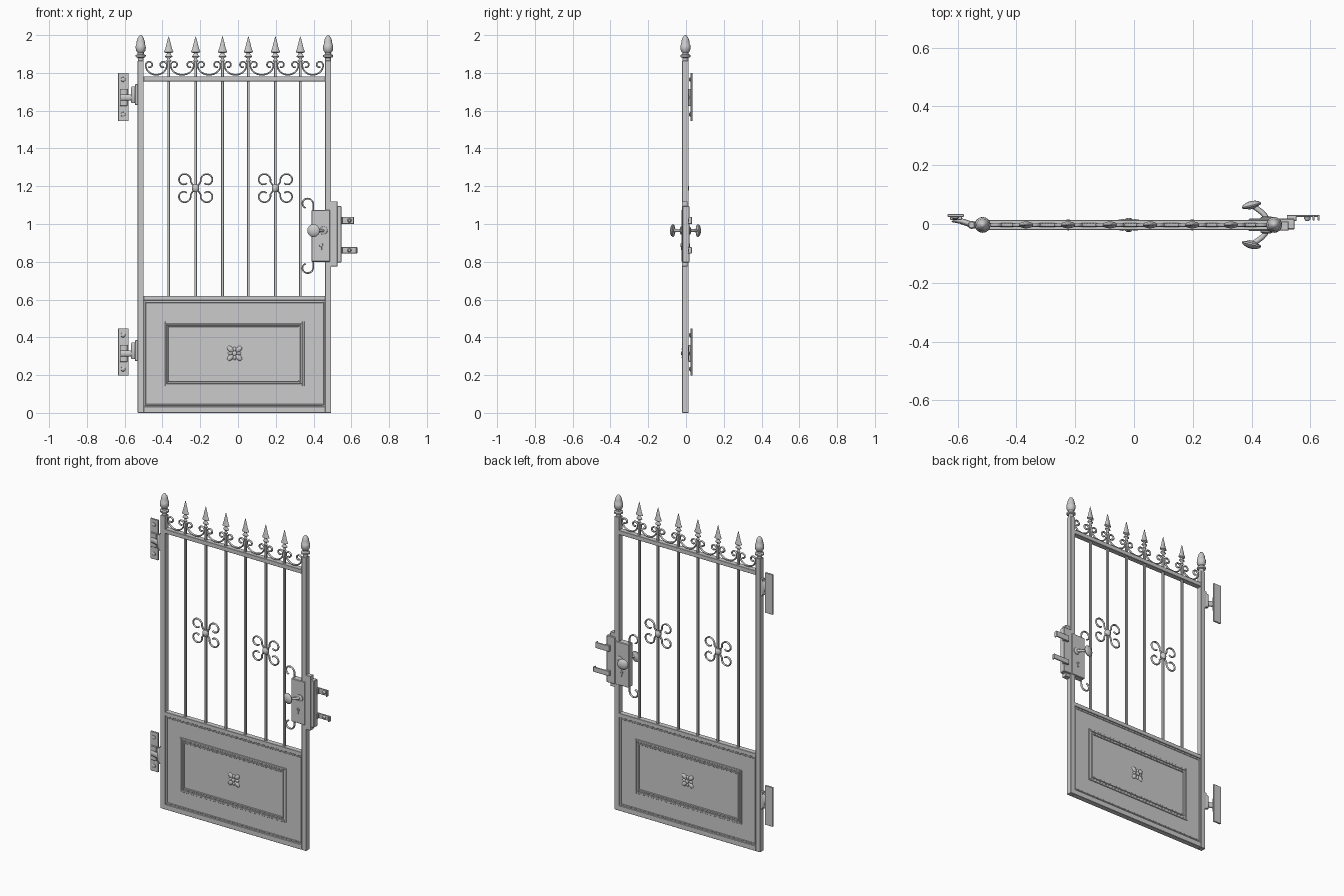
import bpy, bmesh, math
from mathutils import Vector, Matrix

if "Cube" in bpy.data.objects:
    bpy.data.objects.remove(bpy.data.objects["Cube"])

YC = -0.003                                   # centre plane of the gate
BARS = [-0.367, -0.224, -0.082, 0.055, 0.198, 0.33]
POSTS = [-0.515, 0.477]


def finish(name, bm, smooth=False):
    bmesh.ops.recalc_face_normals(bm, faces=bm.faces)
    me = bpy.data.meshes.new(name)
    bm.to_mesh(me)
    bm.free()
    ob = bpy.data.objects.new(name, me)
    bpy.context.collection.objects.link(ob)
    if smooth:
        bpy.ops.object.select_all(action='DESELECT')
        ob.select_set(True)
        bpy.context.view_layer.objects.active = ob
        bpy.ops.object.shade_smooth_by_angle(angle=math.radians(40))
    return ob


def box(name, x0, x1, y0, y1, z0, z1, bevel=0.0015):
    bm = bmesh.new()
    m = Matrix.Translation(((x0 + x1) / 2, (y0 + y1) / 2, (z0 + z1) / 2)) @ \
        Matrix.Diagonal((x1 - x0, y1 - y0, z1 - z0, 1))
    bmesh.ops.create_cube(bm, size=1, matrix=m)
    bmesh.ops.bevel(bm, geom=bm.edges[:], offset=bevel, segments=1, affect='EDGES')
    return finish(name, bm)


def lathe(name, profile, loc, axis=(0, 0, 1), n=16, squash=1.0):
    """Turn (radius, height) points around an axis, optionally flattened in y."""
    bm = bmesh.new()
    rot = Vector((0, 0, 1)).rotation_difference(Vector(axis)).to_matrix()
    rings = []
    for r, h in profile:
        ring = []
        for i in range(n):
            a = 2 * math.pi * i / n
            p = Vector((r * math.cos(a), squash * r * math.sin(a), h))
            ring.append(bm.verts.new(rot @ p + Vector(loc)))
        rings.append(ring)
    for a, b in zip(rings, rings[1:]):
        for i in range(n):
            bm.faces.new((a[i], a[(i + 1) % n], b[(i + 1) % n], b[i]))
    bm.faces.new(rings[0])
    bm.faces.new(rings[-1])
    return finish(name, bm, True)


def rod(name, pts, r=0.005, deep=1.3, smooth=True):
    """Bent rod through 3D points given relative to the gate plane."""
    cu = bpy.data.curves.new(name, 'CURVE')
    cu.dimensions = '3D'
    cu.bevel_depth, cu.bevel_resolution, cu.use_fill_caps = r, 1, True
    cu.resolution_u = 2
    sp = cu.splines.new('POLY')
    sp.points.add(len(pts) - 1)
    for q, p in zip(sp.points, pts):
        q.co = (p[0], p[1] / deep, p[2], 1)
    sp.use_smooth = smooth
    ob = bpy.data.objects.new(name, cu)
    ob.location.y, ob.scale.y = YC, deep
    bpy.context.collection.objects.link(ob)
    return ob


def curl(cx, cz, r0, r1, a0, a1, n=18):
    out = []
    for i in range(n + 1):
        t = i / n
        a, r = math.radians(a0 + (a1 - a0) * t), r0 + (r1 - r0) * t
        out.append((cx + r * math.cos(a), 0, cz + r * math.sin(a)))
    return out


def frame(name, x0, x1, z0, z1, w, d):
    for part, b in (("left", (x0, x0 + w, z0, z1)), ("right", (x1 - w, x1, z0, z1)),
                    ("bottom", (x0 + w, x1 - w, z0, z0 + w)), ("top", (x0 + w, x1 - w, z1 - w, z1))):
        box(f"{name}_{part}", b[0], b[1], YC - d, YC + d, b[2], b[3])


# posts with acorn finials
ACORN = [(0.015, 0), (0.016, 0.018), (0.026, 0.022), (0.027, 0.032), (0.017, 0.037), (0.016, 0.045),
         (0.024, 0.054), (0.027, 0.070), (0.026, 0.084), (0.023, 0.088), (0.021, 0.106),
         (0.016, 0.122), (0.008, 0.134), (0.002, 0.138)]
for x in POSTS:
    box("post", x - 0.016, x + 0.016, YC - 0.017, YC + 0.017, 0, 1.865)
    lathe("post_finial", ACORN, (x, YC, 1.862))

# rails
box("top_rail", -0.5, 0.462, YC - 0.017, YC + 0.017, 1.755, 1.782)
box("middle_rail", -0.5, 0.462, YC - 0.017, YC + 0.017, 0.595, 0.62)
box("bottom_rail", -0.5, 0.462, YC - 0.017, YC + 0.017, 0, 0.033)

# vertical bars with spear heads
SPEAR = [(0.007, 0), (0.008, 0.02), (0.014, 0.026), (0.008, 0.034), (0.008, 0.040), (0.021, 0.048),
         (0.010, 0.062), (0.009, 0.066), (0.025, 0.072), (0.017, 0.092), (0.011, 0.118), (0.001, 0.155)]
for x in BARS:
    box("bar", x - 0.007, x + 0.007, YC - 0.007, YC + 0.007, 0.61, 1.85)
    lathe("spear_head", SPEAR, (x, YC, 1.838), n=8, squash=0.5)

# scalloped crest scrolls between the verticals
edges = [-0.499] + BARS + [0.461]
for a, b in zip(edges, edges[1:]):
    c, w = (a + b) / 2, (b - a) / 2 - 0.010
    right = curl(w - 0.020, 1.842, 0.020, 0.011, 0, 300)
    left = [(-x, y, z) for x, y, z in right]
    arc = [(w * math.sin(t), 0, 1.842 - 0.052 * math.cos(t))
           for t in [math.radians(-80 + 10 * i) for i in range(17)]]
    rod("crest_scroll", [(c + x, y, z) for x, y, z in left[::-1] + arc + right])

# middle scroll ornaments
for bx in (BARS[1], BARS[4]):
    for s in (-1, 1):
        up = [(0.012, 0, 0.012)] + curl(0.061, 0.043, 0.036, 0.022, 195, -130)
        down = [(x, y, -z) for x, y, z in up]
        path = up[::-1] + [(0.008, 0, 0)] + down
        rod("bar_scroll", [(bx + s * x, y, 1.19 + z) for x, y, z in path])
    lathe("scroll_collar", [(0.010, -0.020), (0.018, -0.012), (0.019, 0), (0.018, 0.012), (0.010, 0.020)],
          (bx, YC, 1.19), n=12)

# lower panel: sheet, moulding and rosettes on both faces
box("panel_sheet", -0.5, 0.462, YC - 0.011, YC + 0.011, 0.02, 0.6)
frame("panel_bead", -0.493, 0.455, 0.04, 0.588, 0.006, 0.014)
frame("panel_moulding_outer", -0.398, 0.352, 0.142, 0.485, 0.012, 0.016)
frame("panel_moulding_step", -0.386, 0.340, 0.154, 0.473, 0.010, 0.013)
frame("panel_moulding_inner", -0.376, 0.330, 0.164, 0.463, 0.008, 0.016)
for s in (-1, 1):
    y = YC + s * 0.011
    for k in range(8):
        ang = math.radians(45 * k)
        d, size = (0.032, 0.021) if k % 2 else (0.022, 0.014)
        bm = bmesh.new()
        m = Matrix.Translation((-0.018 + d * math.cos(ang), y, 0.315 + d * math.sin(ang))) @ \
            Matrix.Rotation(-ang, 4, 'Y') @ Matrix.Diagonal((size, 0.009, size * 0.65, 1))
        bmesh.ops.create_uvsphere(bm, u_segments=10, v_segments=6, radius=1, matrix=m)
        finish("rosette_petal", bm, True)
    lathe("rosette_boss", [(0.014, 0), (0.012, 0.009), (0.006, 0.013)], (-0.018, y, 0.315), (0, s, 0), 10)

# lock case, strike box and cover plate
box("lock_case", 0.39, 0.487, YC - 0.021, YC + 0.021, 0.80, 1.075, 0.003)
box("strike_box", 0.487, 0.547, YC - 0.016, YC + 0.021, 0.797, 1.095, 0.003)
box("strike_plate", 0.492, 0.526, YC - 0.019, YC + 0.012, 0.775, 1.12)

# hooked catch arms
for x1, z0, z1 in ((0.615, 1.0, 1.038), (0.632, 0.845, 0.877)):
    box("catch_arm", 0.52, x1, 0.024, 0.031, z0, z1)
    box("catch_root", 0.52, 0.553, 0.010, 0.031, z0, z1)
    box("catch_hook", x1 - 0.007, x1, 0.012, 0.031, z0, z1)
    lathe("catch_bolt", [(0.011, 0), (0.011, 0.008), (0.006, 0.014)],
          (0.59, 0.025, (z0 + z1) / 2), (0, -1, 0), 10)

# knobs and keyholes on both faces
HEAD = [(0.010, -0.012), (0.020, -0.007), (0.032, -0.004), (0.034, 0.001), (0.028, 0.008), (0.016, 0.013), (0.004, 0.015)]
for s in (-1, 1):
    lathe("knob_rose", [(0.022, 0), (0.021, 0.005), (0.013, 0.009)], (0.452, YC + s * 0.02, 0.965), (0, s, 0))
    rod("knob_stem", [(0.452, s * 0.018, 0.965), (0.447, s * 0.030, 0.965), (0.436, s * 0.042, 0.965),
                      (0.420, s * 0.054, 0.965), (0.402, s * 0.066, 0.965)], 0.009, 1.0)
    lathe("knob_head", HEAD, (0.4, YC + s * 0.066, 0.965), (-0.25, s, 0), 20)
    y = YC + s * 0.021
    lathe("keyhole_top", [(0.010, 0), (0.009, 0.004), (0.005, 0.004), (0.005, 0.001)], (0.44, y, 0.888), (0, s, 0), 12)
    box("keyhole_slot", 0.436, 0.444, y - 0.003, y + 0.003, 0.862, 0.882)

# scrolls above and below the lock
lock_curl = [(0.399, 0, 1.072)] + curl(0.366, 1.106, 0.033, 0.022, -10, 250)
rod("lock_scroll_top", lock_curl)
rod("lock_scroll_bottom", [(x, y, 1.875 - z) for x, y, z in lock_curl])

# hinges: wall plate with bolts, pin cup, arm and knuckle
for z0, z1, zc in ((1.545, 1.80, 1.67), (0.197, 0.447, 0.315)):
    box("hinge_plate", -0.634, -0.579, 0.024, 0.034, z0, z1)
    box("hinge_plate_centre", -0.626, -0.586, 0.014, 0.026, zc - 0.045, zc + 0.045)
    for z in (z0 + 0.035, z1 - 0.035):
        lathe("hinge_bolt", [(0.013, 0), (0.012, 0.005), (0.006, 0.009)], (-0.608, 0.025, z), (0, -1, 0), 10)
    rod("hinge_arm", [(-0.615, 0.018, zc), (-0.585, 0.012, zc), (-0.55, 0.0, zc)], 0.018, 0.5)
    lathe("hinge_knuckle", [(0.011, -0.03), (0.014, -0.026), (0.014, 0.052), (0.010, 0.058)], (-0.552, YC, zc), n=12)
    box("hinge_leaf", -0.545, -0.528, YC - 0.012, YC + 0.012, zc - 0.04, zc + 0.07)

# turn every rod into a mesh
bpy.ops.object.select_all(action='DESELECT')
for ob in bpy.context.collection.objects:
    if ob.type == 'CURVE':
        ob.select_set(True)
        bpy.context.view_layer.objects.active = ob
bpy.ops.object.convert(target='MESH')
